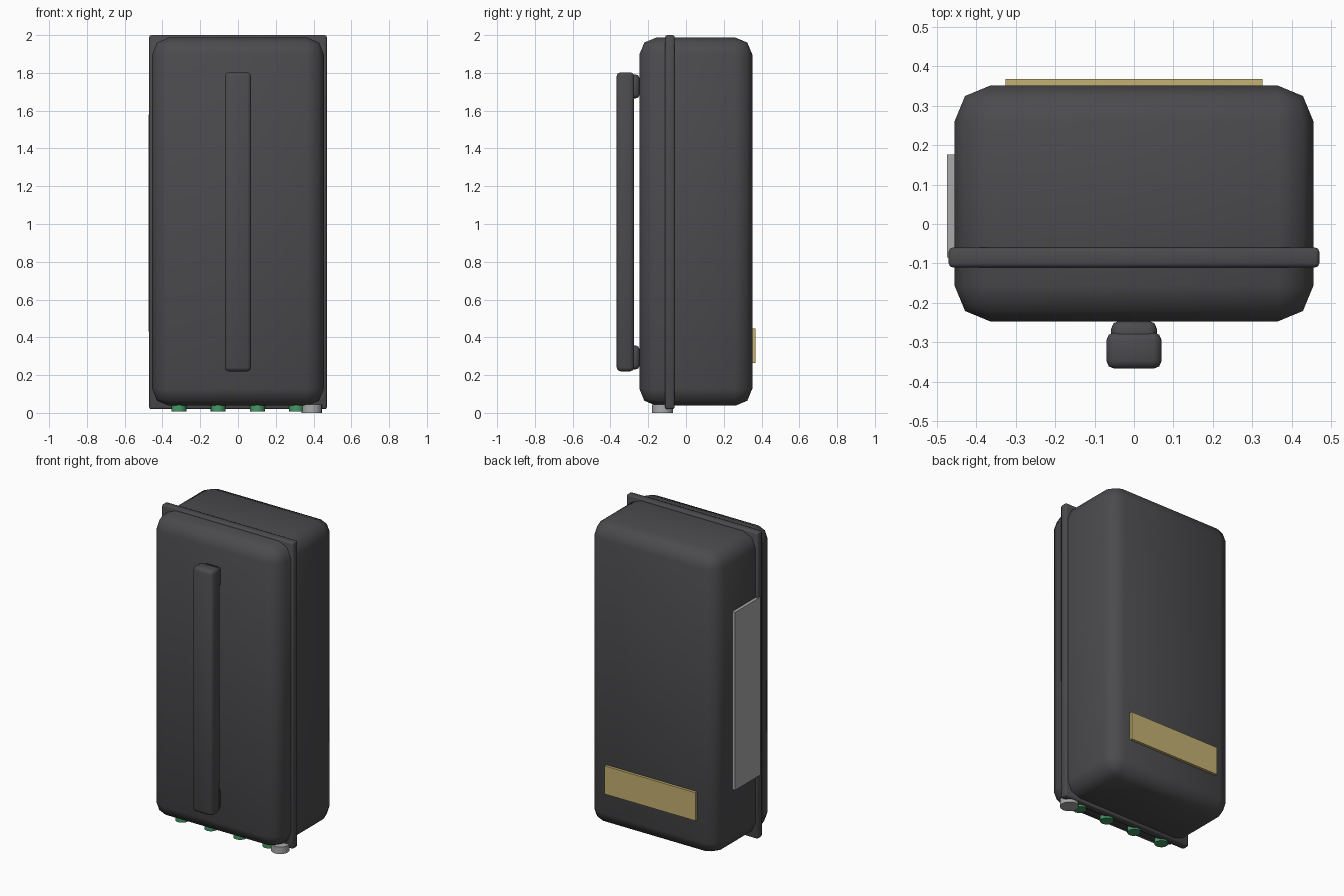
import bpy
import math

cube = bpy.data.objects.get("Cube")
if cube:
    bpy.data.objects.remove(cube, do_unlink=True)


def material(name, rgb):
    mat = bpy.data.materials.new(name)
    mat.use_nodes = True
    mat.diffuse_color = (*rgb, 1)
    mat.node_tree.nodes["Principled BSDF"].inputs["Base Color"].default_value = (*rgb, 1)
    return mat


charcoal = material("charcoal", (0.07, 0.07, 0.075))
tan = material("tan", (0.56, 0.44, 0.17))
grey = material("grey", (0.4, 0.4, 0.4))
green = material("green", (0.06, 0.32, 0.13))


def finish(name, mat, bevel=0, segments=2):
    obj = bpy.context.object
    obj.name = name
    obj.data.materials.append(mat)
    if bevel:
        mod = obj.modifiers.new("Bevel", "BEVEL")
        mod.width = bevel
        mod.segments = segments
        bpy.ops.object.modifier_apply(modifier=mod.name)
    bpy.ops.object.shade_smooth_by_angle(angle=math.radians(50))
    return obj


def box(name, x, y, z, mat, bevel=0, segments=2):
    """Box given by its (min, max) range on each axis."""
    spans = (x, y, z)
    bpy.ops.mesh.primitive_cube_add(size=1, location=[(a + b) / 2 for a, b in spans])
    bpy.context.object.scale = [b - a for a, b in spans]
    bpy.ops.object.transform_apply(location=False, rotation=False, scale=True)
    return finish(name, mat, bevel, segments)


def disc(name, x, y, radius, bottom, top, mat):
    bpy.ops.mesh.primitive_cylinder_add(
        vertices=16, radius=radius, depth=top - bottom, location=(x, y, (bottom + top) / 2))
    return finish(name, mat)


# Case with chamfered corners, and the seam flange around it
box("case_body", (-0.455, 0.455), (-0.247, 0.351), (0.038, 1.987), charcoal, 0.09)
box("seam_flange", (-0.47, 0.47), (-0.11, -0.06), (0.02, 2.0), charcoal, 0.01)

# Long front handle on two mounts
box("handle_bar", (-0.07, 0.07), (-0.367, -0.275), (0.22, 1.803), charcoal, 0.02)
for name, low in (("lower", 0.23), ("upper", 1.665)):
    box(f"{name}_handle_mount", (-0.058, 0.058), (-0.33, -0.246), (low, low + 0.127),
        charcoal, 0.02)

# Plates on the back and right side
box("back_label", (-0.326, 0.326), (0.34, 0.368), (0.265, 0.447), tan)
box("side_panel", (-0.475, -0.445), (-0.085, 0.176), (0.43, 1.58), grey)

# Row of indicators and a cable gland under the case
for i in range(4):
    disc(f"indicator_{i + 1}", -0.313 + i * 0.208, -0.125, 0.04, 0.008, 0.045, green)
disc("cable_gland", 0.39, -0.125, 0.055, 0, 0.045, grey)
